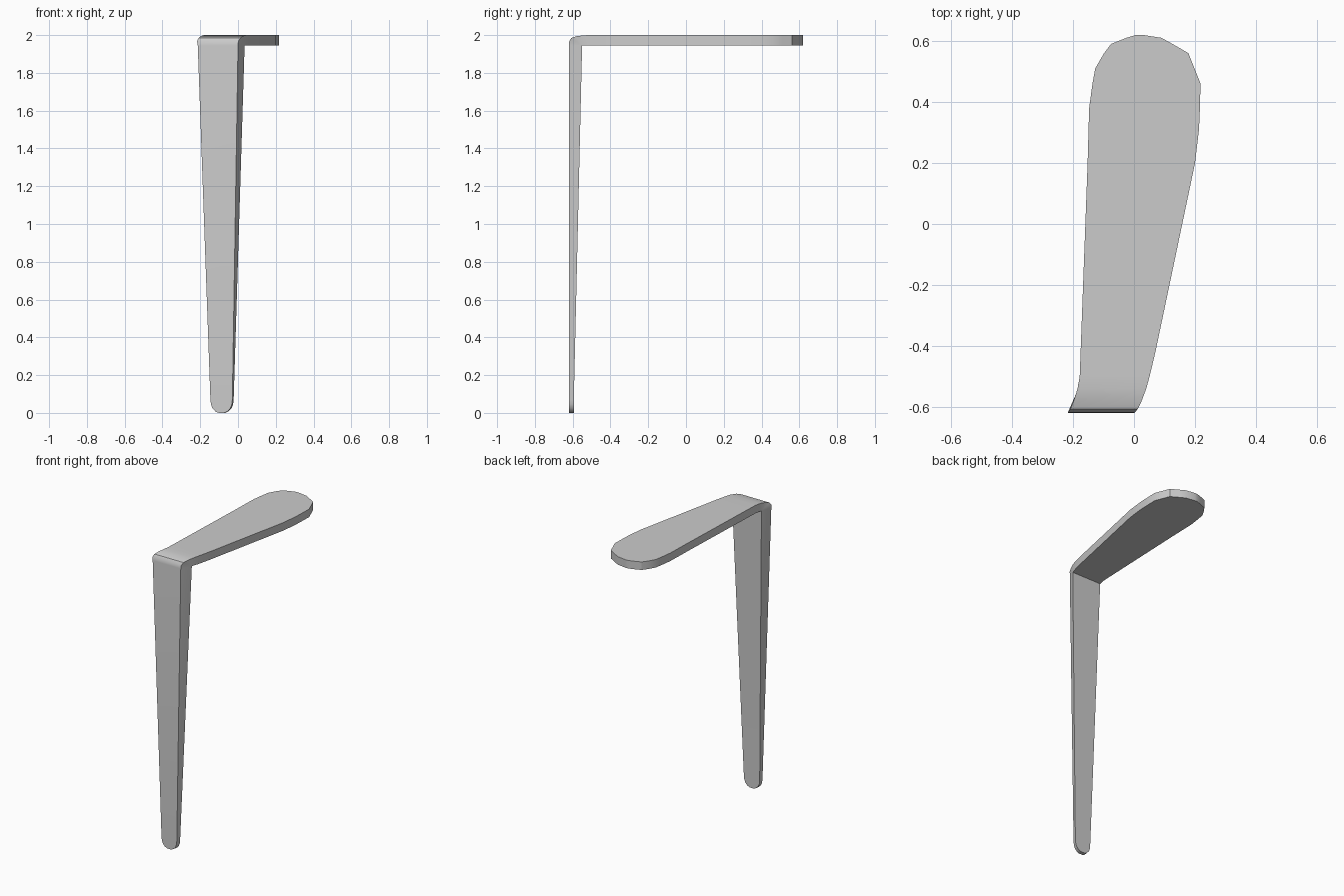
import bpy, bmesh, math

if "Cube" in bpy.data.objects:
    bpy.data.objects.remove(bpy.data.objects["Cube"])

TOP, UNDER = 2.0, 1.945
FRONT = -0.62
stations = []  # each: outer left, outer right, inner left, inner right


def lerp(a, b, t):
    return a + (b - a) * t


# Rounded tip of the leg, then its straight taper
for z, k in [(0, 0.25), (0.008, 0.55), (0.025, 0.82), (0.045, 0.95), (0.07, 1), (1.945, 1)]:
    t = max(0, (z - 0.07) / 1.875)
    back = lerp(-0.594, -0.55, t)

    def pair(left0, right0, left1, right1, y):
        left, right = lerp(left0, left1, t), lerp(right0, right1, t)
        mid = (left + right) / 2
        return [(lerp(mid, left, k), y, z), (lerp(mid, right, k), y, z)]

    stations.append(pair(-0.146, -0.03, -0.213, 0.0, FRONT)
                    + pair(-0.143, -0.023, -0.187, 0.035, back))

# Rounded outer bend, pivoting on the inner corner
corner = [(-0.187, -0.55, UNDER), (0.035, -0.55, UNDER)]
for y, z, left, right in [(-0.618, 1.967, -0.217, 0.002), (-0.607, 1.985, -0.209, 0.012),
                          (-0.58, 1.994, -0.198, 0.025), (-0.54, 1.999, -0.185, 0.04)]:
    stations.append([(left, y, z), (right, y, z)] + corner)

# Horizontal paddle, widening to a rounded end
for y, left, right in [(-0.5, -0.178, 0.051), (-0.42, -0.175, 0.07), (0.2, -0.152, 0.2),
                       (0.31, -0.149, 0.213), (0.38, -0.147, 0.216), (0.46, -0.136, 0.218),
                       (0.51, -0.127, 0.198), (0.56, -0.098, 0.178), (0.59, -0.075, 0.126),
                       (0.61, -0.025, 0.09), (0.62, 0.008, 0.026)]:
    stations.append([(left, y, TOP), (right, y, TOP), (left, y, UNDER), (right, y, UNDER)])

# Skin the stations into one bent bar
bm = bmesh.new()
rings = [[bm.verts.new(p) for p in s] for s in stations]
loop = [0, 1, 3, 2]
for a, b in zip(rings, rings[1:]):
    for i in range(4):
        p, q = loop[i], loop[(i + 1) % 4]
        bm.faces.new((a[p], a[q], b[q], b[p]))
for ring in (rings[0], rings[-1]):
    bm.faces.new([ring[i] for i in loop])
bmesh.ops.remove_doubles(bm, verts=bm.verts[:], dist=0.0005)
bmesh.ops.recalc_face_normals(bm, faces=bm.faces[:])
mesh = bpy.data.meshes.new("bent_lever")
bm.to_mesh(mesh)
bm.free()

lever = bpy.data.objects.new("bent_lever", mesh)
bpy.context.collection.objects.link(lever)
bpy.context.view_layer.objects.active = lever
lever.select_set(True)
bpy.ops.object.shade_smooth_by_angle(angle=math.radians(30))
